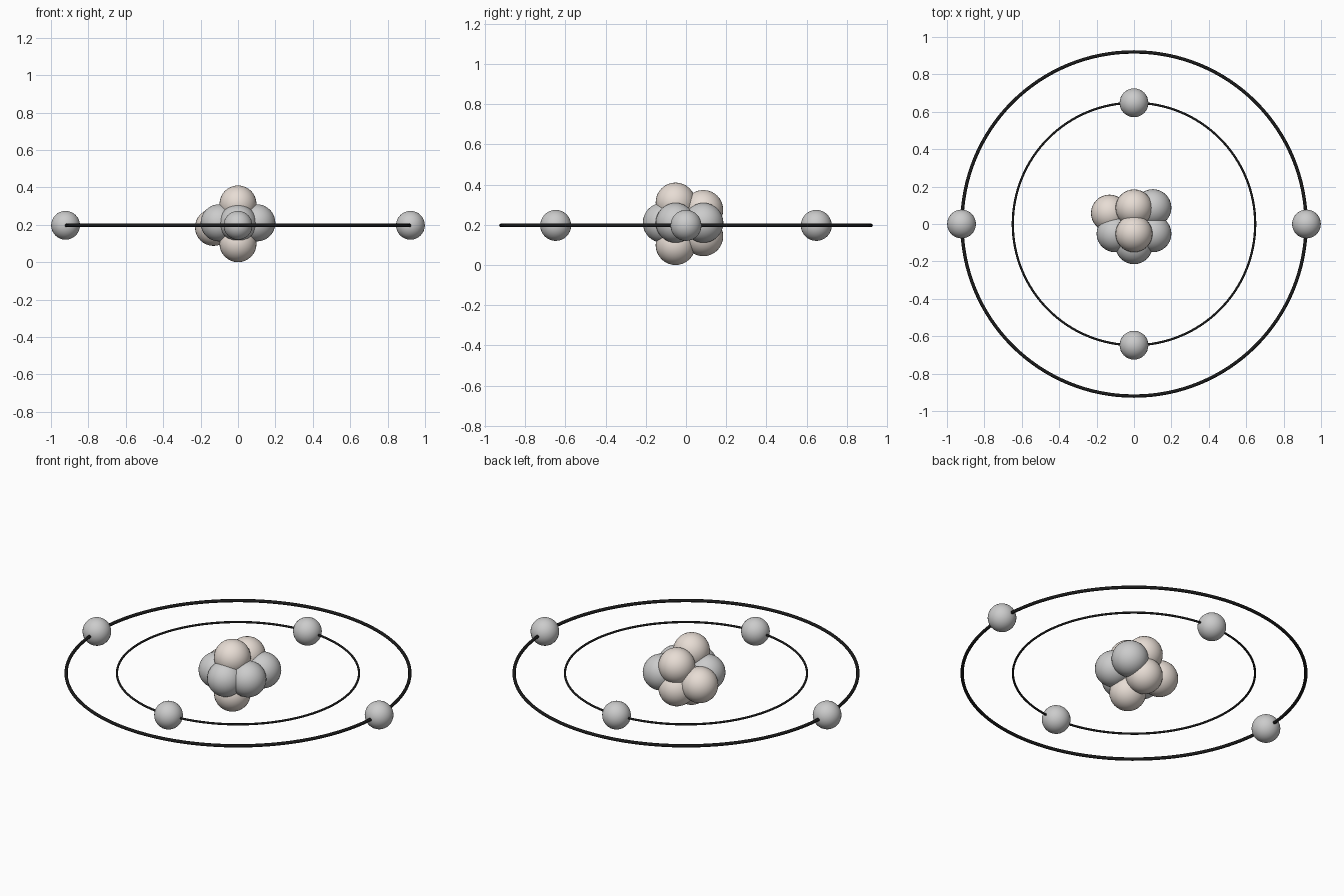
import bpy

if "Cube" in bpy.data.objects:
    bpy.data.objects.remove(bpy.data.objects["Cube"])

ORBIT_Z = 0.197
NUCLEON_R = 0.099
ELECTRON_R = 0.077


def material(name, color):
    mat = bpy.data.materials.new(name)
    mat.diffuse_color = (*color, 1)
    mat.use_nodes = True
    mat.node_tree.nodes["Principled BSDF"].inputs["Base Color"].default_value = mat.diffuse_color
    return mat


def finish(name, mat):
    obj = bpy.context.object
    obj.name = name
    if mat:
        obj.data.materials.append(mat)
    bpy.ops.object.shade_smooth()


def ball(name, loc, radius, mat=None):
    bpy.ops.mesh.primitive_uv_sphere_add(segments=32, ring_count=16,
                                         radius=radius, location=loc)
    finish(name, mat)


def orbit(name, radius, thickness, mat):
    bpy.ops.mesh.primitive_torus_add(major_radius=radius, minor_radius=thickness,
                                     major_segments=128, minor_segments=12,
                                     location=(0, 0, ORBIT_Z))
    finish(name, mat)


beige = material("beige", (0.80, 0.72, 0.66))
black = material("black", (0.01, 0.01, 0.01))

# Nucleus: five beige neutrons
neutrons = [
    (0, -0.052, 0.311), (0, -0.052, 0.099),    # front pair, top and bottom
    (0, 0.086, 0.274), (0, 0.086, 0.143),      # back pair
    (-0.131, 0.058, 0.186),                    # left side
]
for i, p in enumerate(neutrons, 1):
    ball(f"neutron_{i}", p, NUCLEON_R, beige)

# Nucleus: four grey protons
protons = [(0.101, 0.087, 0.21), (0.101, -0.052, 0.21),
           (-0.101, -0.052, 0.21), (0, -0.116, 0.21)]
for i, p in enumerate(protons, 1):
    ball(f"proton_{i}", p, NUCLEON_R)

# Orbit rings
orbit("inner_orbit", 0.648, 0.006, black)
orbit("outer_orbit", 0.92, 0.009, black)

# Electrons: inner pair along y, outer pair along x
for side, s in (("a", -1), ("b", 1)):
    ball(f"inner_electron_{side}", (0, s * 0.648, ORBIT_Z), ELECTRON_R)
    ball(f"outer_electron_{side}", (s * 0.922, 0, ORBIT_Z), ELECTRON_R)
